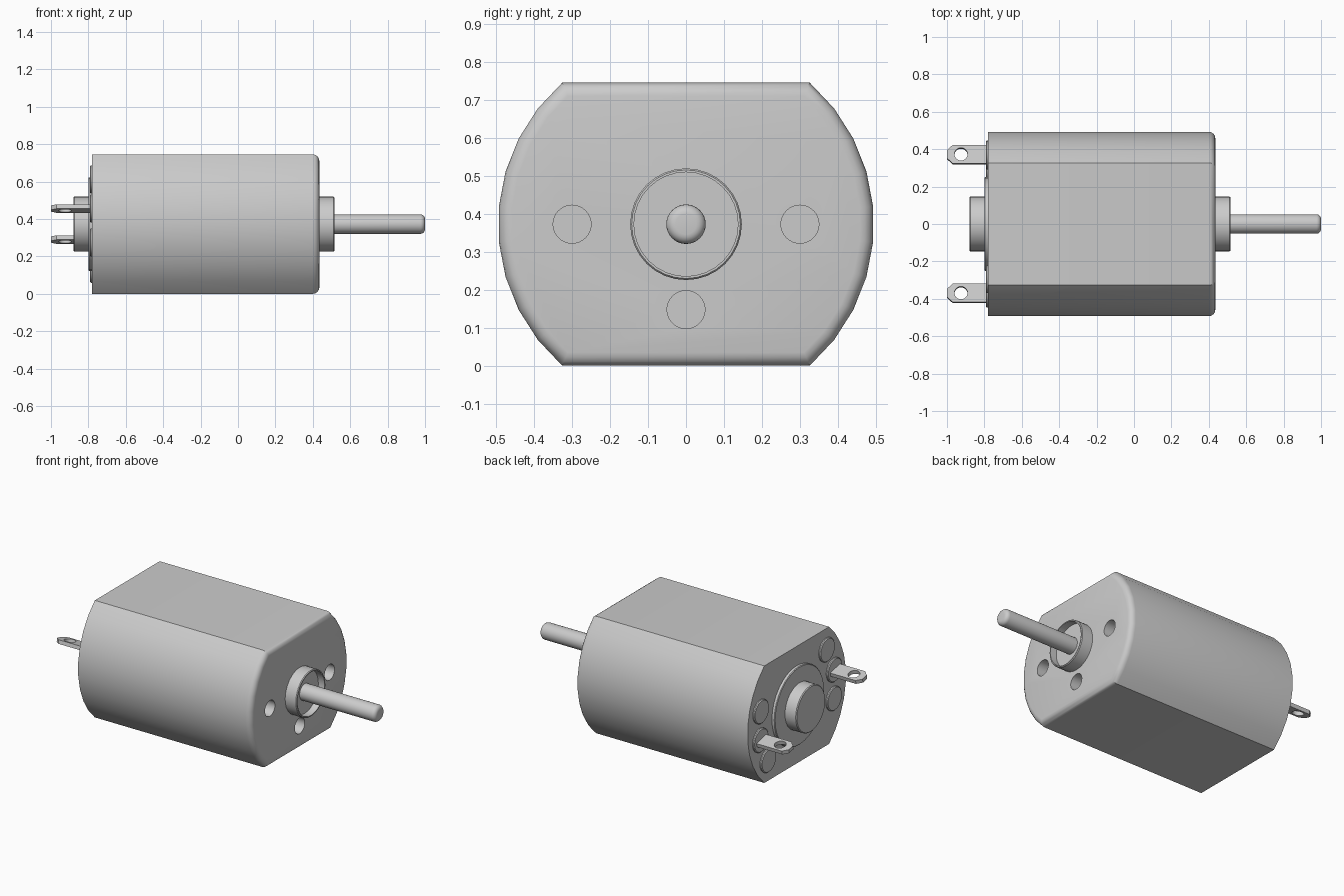
import bpy, bmesh, math
from mathutils import Matrix, Vector

cube = bpy.data.objects.get("Cube")
if cube:
    bpy.data.objects.remove(cube)

grey = bpy.data.materials.new("light grey metal")
grey.use_nodes = True
grey.diffuse_color = (0.6, 0.6, 0.6, 1)
grey.node_tree.nodes["Principled BSDF"].inputs["Base Color"].default_value = (0.6, 0.6, 0.6, 1)

AXIS_Z = 0.373
AXIS = Matrix.Translation((0, 0, AXIS_Z))


def finish(bm, name, matrix=AXIS):
    """Turn a bmesh into a placed object."""
    bmesh.ops.recalc_face_normals(bm, faces=bm.faces)
    bm.transform(matrix)
    mesh = bpy.data.meshes.new(name)
    bm.to_mesh(mesh)
    bm.free()
    mesh.materials.append(grey)
    obj = bpy.data.objects.new(name, mesh)
    bpy.context.collection.objects.link(obj)
    return obj


def activate(obj):
    bpy.ops.object.select_all(action='DESELECT')
    obj.select_set(True)
    bpy.context.view_layer.objects.active = obj


def smooth(obj):
    activate(obj)
    bpy.ops.object.shade_smooth_by_angle(angle=math.radians(30))


def lathe(name, profile, matrix=AXIS, sides=32):
    """Spin (x, radius) points around the x axis."""
    bm = bmesh.new()
    verts = [bm.verts.new((x, r, 0)) for x, r in profile]
    edges = [bm.edges.new(pair) for pair in zip(verts, verts[1:])]
    bmesh.ops.spin(bm, geom=verts + edges, cent=(0, 0, 0), axis=(1, 0, 0),
                   angle=math.tau, steps=sides)
    bmesh.ops.remove_doubles(bm, verts=bm.verts, dist=1e-4)
    return finish(bm, name, matrix)


def prism(points, offset):
    """Extrude a flat outline by an offset."""
    bm = bmesh.new()
    face = bm.faces.new([bm.verts.new(p) for p in points])
    out = bmesh.ops.extrude_face_region(bm, geom=[face], use_keep_orig=True)
    bmesh.ops.translate(bm, vec=offset,
                        verts=[g for g in out["geom"] if isinstance(g, bmesh.types.BMVert)])
    return bm


def cut(obj, cutter):
    """Subtract a cutter and discard it."""
    mod = obj.modifiers.new("hole", 'BOOLEAN')
    mod.operation = 'DIFFERENCE'
    mod.solver = 'EXACT'
    mod.object = cutter
    activate(obj)
    bpy.ops.object.modifier_apply(modifier=mod.name)
    bpy.data.objects.remove(cutter)


# Housing: round can with flat top and bottom, rounded at the shaft end
BACK, FRONT = -0.78, 0.435
half = math.radians(48.8)
arc = [-half + 2 * half * i / 9 for i in range(10)]
outline = [(BACK, s * 0.495 * math.cos(a), s * 0.495 * math.sin(a))
           for s in (1, -1) for a in arc]
bm = prism(outline, Vector((FRONT - BACK, 0, 0)))
rim = [e for e in bm.edges if all(v.co.x > 0 for v in e.verts)]
bmesh.ops.recalc_face_normals(bm, faces=bm.faces)
bmesh.ops.bevel(bm, geom=rim, offset=0.035, segments=4, profile=0.5, affect='EDGES')
housing = finish(bm, "housing")

# Mounting holes in the shaft end
for y, z in ((0.3, 0), (-0.3, 0), (0, -0.225)):
    hole = lathe("hole_cutter", [(0.33, 0), (0.33, 0.05), (0.5, 0.05), (0.5, 0)],
                 AXIS @ Matrix.Translation((0, y, z)))
    cut(housing, hole)
smooth(housing)

# Recessed bearing collar
smooth(lathe("front_bearing", [(0.42, 0), (0.42, 0.147), (0.51, 0.147), (0.515, 0.143),
                               (0.515, 0.137), (0.47, 0.137), (0.47, 0)]))

# Shaft with a rounded tip
tip = [(0.975 + 0.025 * math.sin(t), 0.027 + 0.025 * math.cos(t))
       for t in (math.pi / 2 * i / 5 for i in range(6))]
smooth(lathe("shaft", [(0.4, 0), (0.4, 0.052)] + tip + [(1.0, 0)]))

# Rear bearing with its wide disc
smooth(lathe("rear_disc", [(-0.77, 0), (-0.77, 0.25), (-0.796, 0.25),
                           (-0.8, 0.246), (-0.8, 0)]))
smooth(lathe("rear_bearing", [(-0.79, 0), (-0.79, 0.147), (-0.875, 0.147),
                              (-0.88, 0.142), (-0.88, 0)]))

# Rear studs and solder tabs, repeated half a turn around the axis
RADIUS = 0.38
for side, turn in (("right", 0), ("left", 180)):
    for row, angle in (("upper", 39), ("middle", 12.6), ("lower", -15)):
        place = (AXIS @ Matrix.Rotation(math.radians(turn - angle), 4, 'X')
                 @ Matrix.Translation((0, -RADIUS, 0)))
        smooth(lathe(f"{side}_{row}_stud", [(-0.77, 0), (-0.77, 0.075), (-0.787, 0.075),
                                           (-0.792, 0.07), (-0.792, 0)], place))
        if row == "middle":
            shape = [(-0.77, 0.05), (-0.97, 0.05), (-1, 0.022),
                     (-1, -0.022), (-0.97, -0.05), (-0.77, -0.05)]
            tab = finish(prism([(x, y, -0.012) for x, y in shape], Vector((0, 0, 0.024))),
                         f"{side}_solder_tab", place)
            drill = lathe("tab_cutter", [(-0.1, 0), (-0.1, 0.035), (0.1, 0.035), (0.1, 0)],
                          place @ Matrix.Translation((-0.925, 0, 0))
                          @ Matrix.Rotation(math.pi / 2, 4, 'Y'))
            cut(tab, drill)
            smooth(tab)
